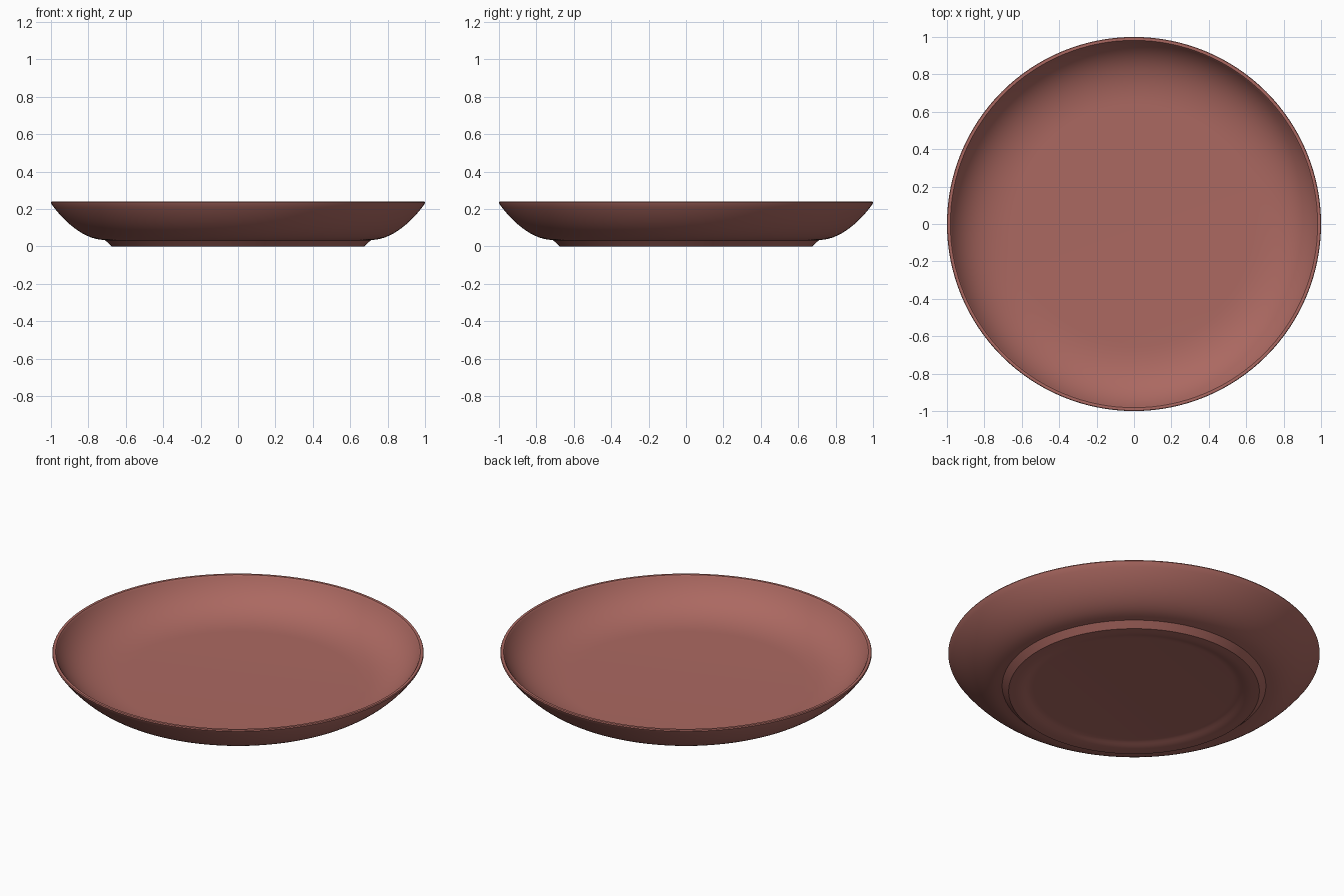
import bpy, bmesh, math
from mathutils import Vector
from mathutils.geometry import interpolate_bezier

cube = bpy.data.objects.get("Cube")
if cube:
    bpy.data.objects.remove(cube, do_unlink=True)

SEGMENTS = 128

# Terracotta glaze
glaze = bpy.data.materials.new("terracotta_glaze")
colour = (0.41, 0.14, 0.12, 1.0)
glaze.diffuse_color = colour
glaze.use_nodes = True
bsdf = glaze.node_tree.nodes["Principled BSDF"]
bsdf.inputs["Base Color"].default_value = colour
bsdf.inputs["Roughness"].default_value = 0.6


def arc(a, handle_a, handle_b, b, steps):
    """Bezier points in the (radius, height) plane."""
    pts = [Vector((p[0], 0, p[1])) for p in (a, handle_a, handle_b, b)]
    return [(p.x, p.z) for p in interpolate_bezier(*pts, steps)]


def lathe(name, profile, material):
    """Spin a (radius, height) profile around z into a smooth solid."""
    bm = bmesh.new()
    verts = [bm.verts.new((r, 0, z)) for r, z in profile]
    edges = [bm.edges.new(pair) for pair in zip(verts, verts[1:])]
    bmesh.ops.spin(bm, geom=verts + edges, cent=(0, 0, 0), axis=(0, 0, 1),
                   angle=math.tau, steps=SEGMENTS, use_merge=True)
    bmesh.ops.remove_doubles(bm, verts=bm.verts[:], dist=1e-5)
    bmesh.ops.recalc_face_normals(bm, faces=bm.faces[:])
    mesh = bpy.data.meshes.new(name)
    bm.to_mesh(mesh)
    bm.free()
    mesh.materials.append(material)
    obj = bpy.data.objects.new(name, mesh)
    bpy.context.collection.objects.link(obj)
    bpy.ops.object.select_all(action='DESELECT')
    obj.select_set(True)
    bpy.context.view_layer.objects.active = obj
    bpy.ops.object.shade_smooth_by_angle(angle=math.radians(28))
    return obj


# Recessed underside, rising gently inside the foot ring
profile = [(0, 0.02)]
profile += arc((0.54, 0.02), (0.58, 0.02), (0.59, 0.003), (0.64, 0.0), 7)
# Flared foot
profile += [(0.675, 0.0), (0.71, 0.033)]
# Outer bowl wall
profile += arc((0.74, 0.037), (0.84, 0.05), (0.94, 0.145), (0.996, 0.225), 14)
# Thin rim
profile += [(1.0, 0.234), (0.997, 0.24), (0.982, 0.24), (0.977, 0.234)]
# Inner bowl wall and flat floor
profile += arc((0.975, 0.23), (0.92, 0.13), (0.82, 0.06), (0.64, 0.06), 18)
profile += [(0, 0.06)]

lathe("plate", profile, glaze)
